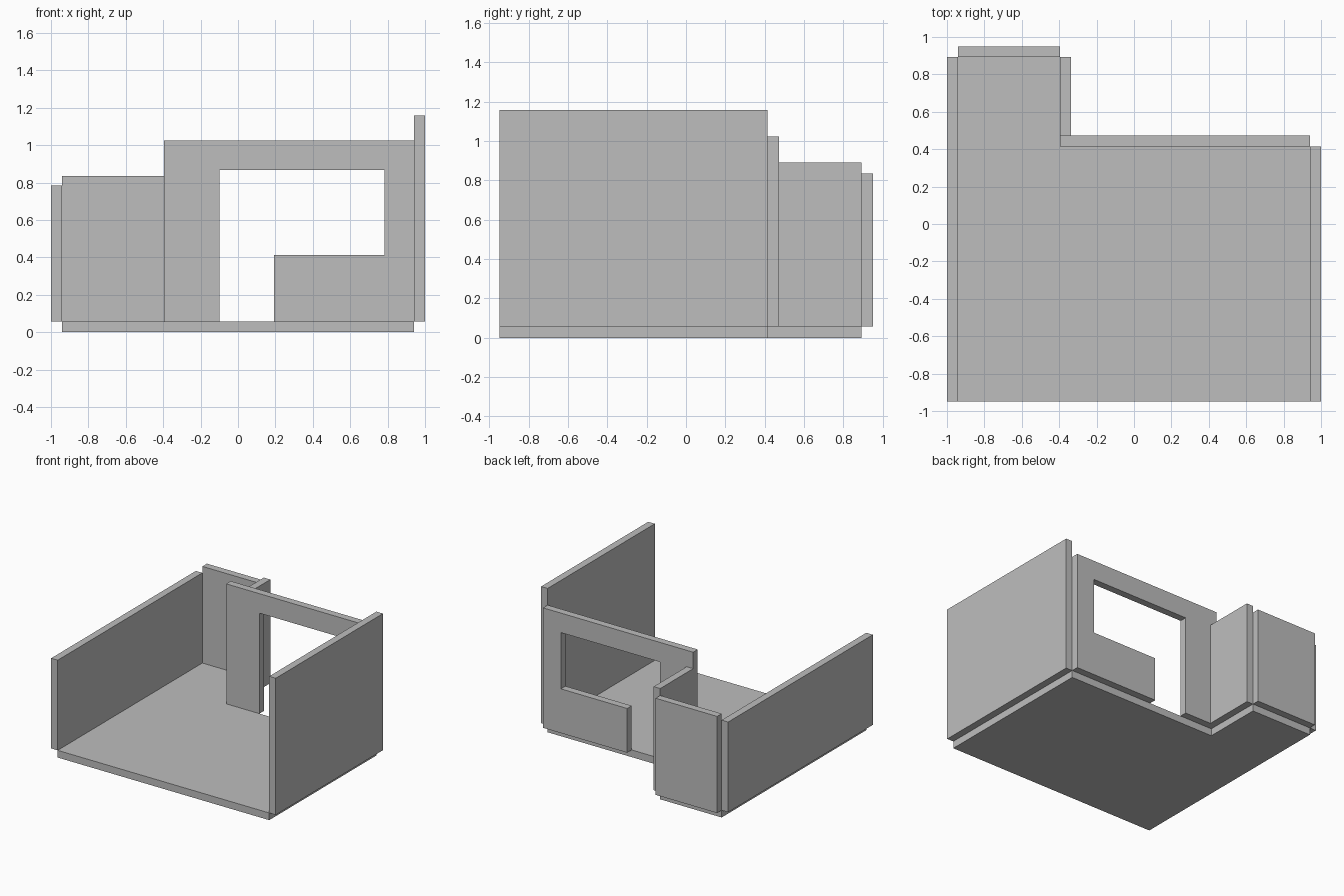
import bpy
import bmesh

if "Cube" in bpy.data.objects:
    bpy.data.objects.remove(bpy.data.objects["Cube"])

grey = bpy.data.materials.new("plain grey")
grey.diffuse_color = (0.515, 0.515, 0.515, 1)
grey.use_nodes = True
grey.node_tree.nodes["Principled BSDF"].inputs["Base Color"].default_value = grey.diffuse_color


def extrude_outline(name, points, direction):
    """Solid made by sweeping a flat outline along a direction."""
    bm = bmesh.new()
    face = bm.faces.new([bm.verts.new(p) for p in points])
    result = bmesh.ops.extrude_face_region(bm, geom=[face], use_keep_orig=True)
    moved = [v for v in result["geom"] if isinstance(v, bmesh.types.BMVert)]
    bmesh.ops.translate(bm, verts=moved, vec=direction)
    bmesh.ops.recalc_face_normals(bm, faces=bm.faces)
    mesh = bpy.data.meshes.new(name)
    bm.to_mesh(mesh)
    bm.free()
    mesh.materials.append(grey)
    obj = bpy.data.objects.new(name, mesh)
    bpy.context.collection.objects.link(obj)
    return obj


def wall(name, x0, x1, y0, y1, top):
    """Plain rectangular wall standing on the floor slab."""
    base = [(x0, y0, T), (x1, y0, T), (x1, y1, T), (x0, y1, T)]
    return extrude_outline(name, base, (0, 0, top - T))


T = 0.058                              # slab and wall thickness
FRONT, STEP, BACK = -0.948, 0.415, 0.892
SIDE, CORNER = 0.942, -0.395

# L-shaped floor slab
floor = [(-SIDE, FRONT), (SIDE, FRONT), (SIDE, STEP),
         (CORNER, STEP), (CORNER, BACK), (-SIDE, BACK)]
extrude_outline("floor", [(x, y, 0) for x, y in floor], (0, 0, T))

# Plain walls, each a different height
wall("left_wall", -1, -SIDE, FRONT, BACK, 0.784)
wall("right_wall", SIDE, 1, FRONT, STEP, 1.158)
wall("alcove_back_wall", -SIDE, CORNER, BACK, BACK + T, 0.836)
wall("alcove_side_wall", CORNER, CORNER + T, STEP + T, BACK, 0.892)

# Back wall with a doorway running into a wide window opening
outline = [(CORNER, T), (-0.10, T), (-0.10, 0.867), (0.782, 0.867),
           (0.782, 0.414), (0.193, 0.414), (0.193, T), (SIDE, T),
           (SIDE, 1.024), (CORNER, 1.024)]
extrude_outline("window_wall", [(x, STEP, z) for x, z in outline], (0, T, 0))
